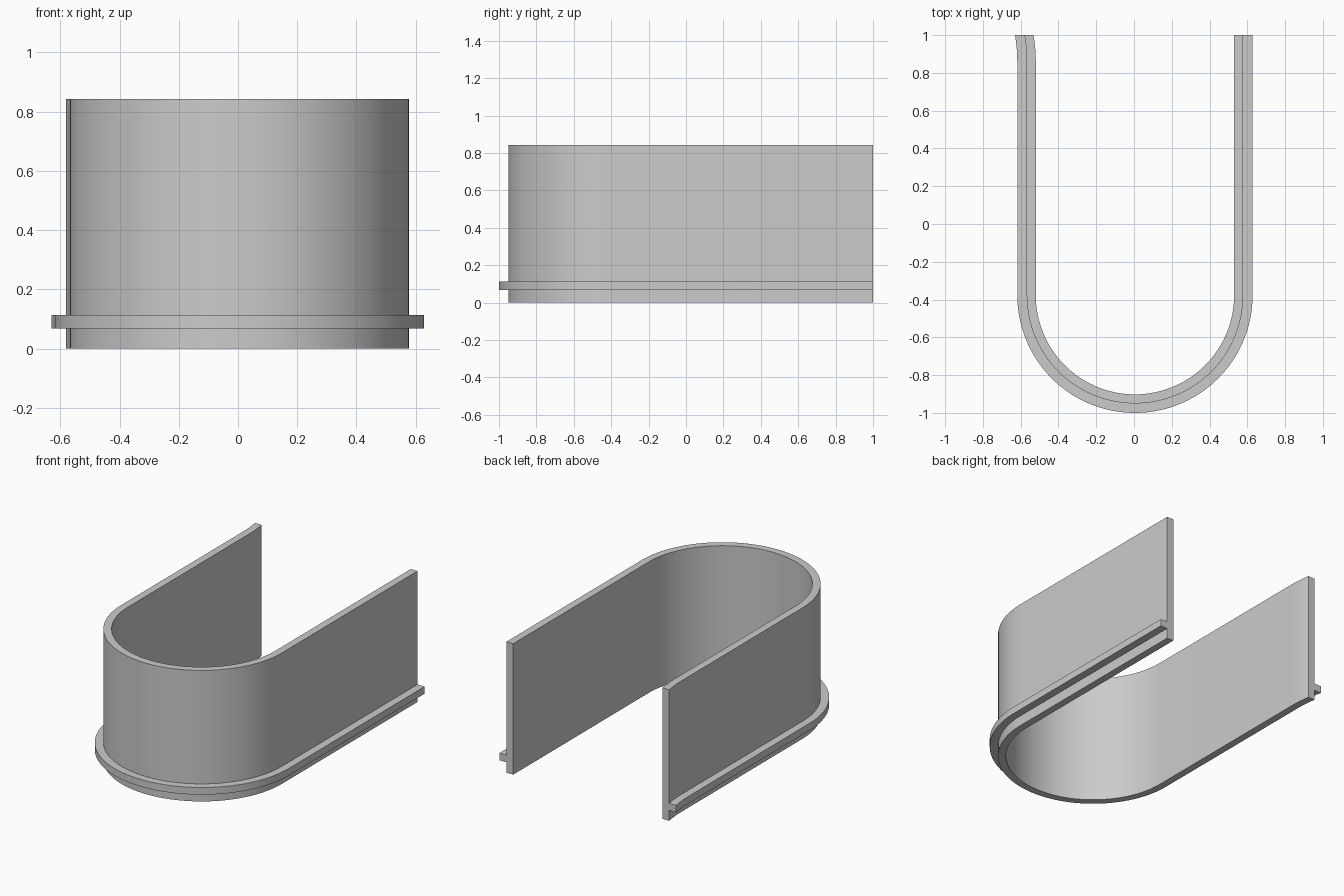
import bpy, bmesh, math

cube = bpy.data.objects.get("Cube")
if cube:
    bpy.data.objects.remove(cube, do_unlink=True)

grey = bpy.data.materials.new("plain grey")
grey.use_nodes = True
grey.diffuse_color = (0.6, 0.6, 0.6, 1)
grey.node_tree.nodes["Principled BSDF"].inputs["Base Color"].default_value = (0.6, 0.6, 0.6, 1)

CX, CY = 0.005, -0.377      # centre of the round end
R = 0.525                   # inner radius
WALL, RIM = 0.048, 0.098    # outward reach of wall and rim
TOP, RIM_LOW, RIM_HIGH = 0.843, 0.067, 0.113
BEND_Y, FLARE = 0.86, 0.012  # slight outward flare at the right arm's end
SEGMENTS, FLARE_STEPS = 64, 6

# Path stations: inner point and outward direction
path = [((CX + R, 1.0), (1, 0))]
for i in range(SEGMENTS + 1):
    a = -math.pi * i / SEGMENTS
    d = (math.cos(a), math.sin(a))
    path.append(((CX + R * d[0], CY + R * d[1]), d))
for i in range(FLARE_STEPS + 1):
    t = i / FLARE_STEPS
    path.append(((CX - R - FLARE * t * t, BEND_Y + (1 - BEND_Y) * t), (-1, 0)))

# Cross-section: wall with a projecting rim
profile = [(0, 0), (WALL, 0), (WALL, RIM_LOW), (RIM, RIM_LOW),
           (RIM, RIM_HIGH), (WALL, RIM_HIGH), (WALL, TOP), (0, TOP)]

# Sweep the section along the path and close both ends
bm = bmesh.new()
rings = [[bm.verts.new((p[0] + d[0] * o, p[1] + d[1] * o, z)) for o, z in profile]
         for p, d in path]
n = len(profile)
for r0, r1 in zip(rings, rings[1:]):
    for j in range(n):
        k = (j + 1) % n
        bm.faces.new((r0[j], r0[k], r1[k], r1[j]))
bm.faces.new(rings[0])
bm.faces.new(rings[-1])
bmesh.ops.recalc_face_normals(bm, faces=bm.faces)

mesh = bpy.data.meshes.new("curved_wall_with_rim")
bm.to_mesh(mesh)
bm.free()
mesh.materials.append(grey)
wall = bpy.data.objects.new("curved_wall_with_rim", mesh)
bpy.context.collection.objects.link(wall)

# Smooth the curve, keep the edges sharp
bpy.ops.object.select_all(action='DESELECT')
wall.select_set(True)
bpy.context.view_layer.objects.active = wall
bpy.ops.object.shade_smooth_by_angle(angle=math.radians(30))
